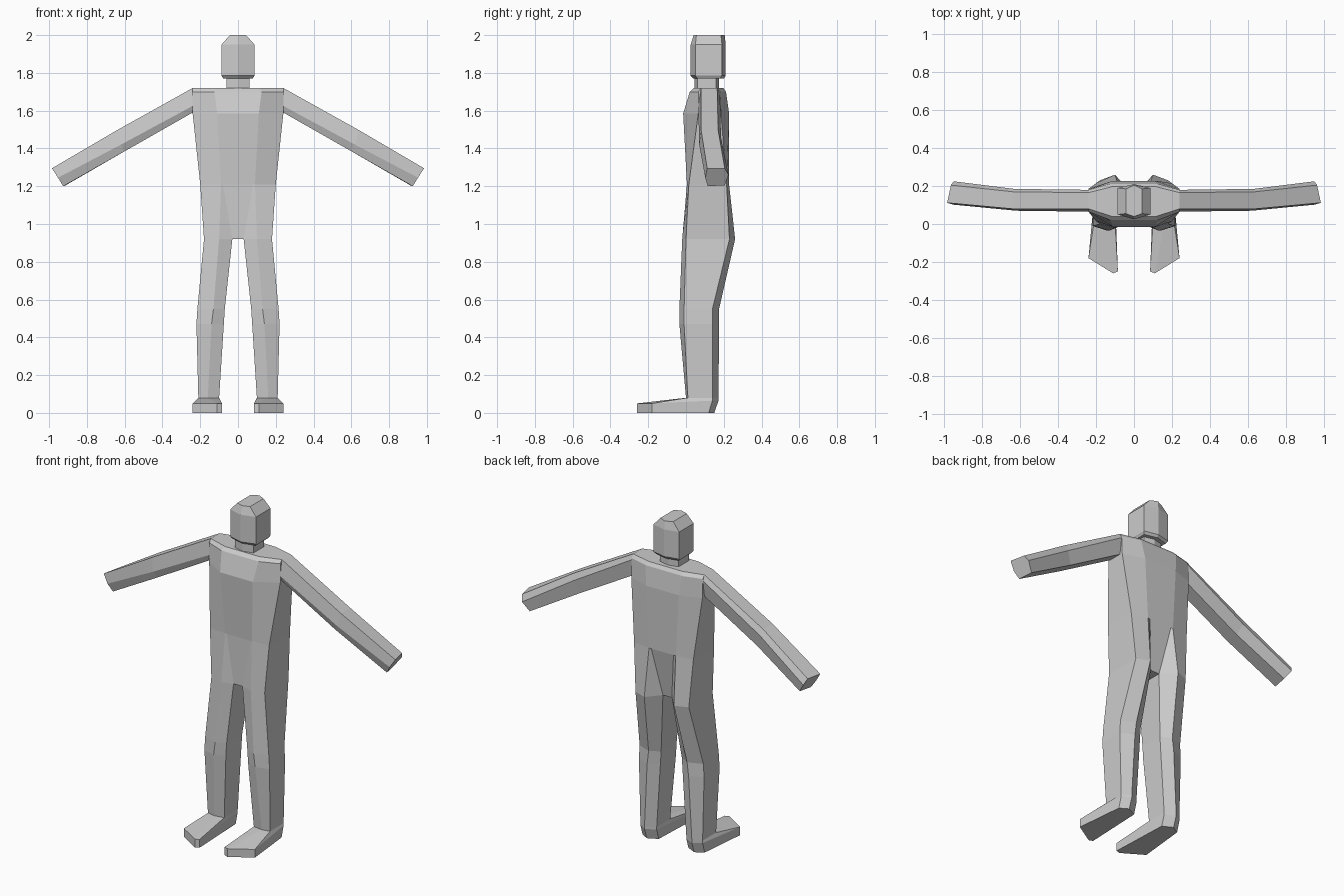
import bpy

grey = bpy.data.materials.new("light_grey")
grey.diffuse_color = (0.6, 0.6, 0.6, 1)


def loft(name, rings, cap_start=True, cap_end=True, extra=(), mirror=False):
    """Skin a stack of equal-sized rings of 3D points."""
    n = len(rings[0])
    verts = [p for ring in rings for p in ring]
    faces = []
    for r in range(len(rings) - 1):
        a, b = r * n, (r + 1) * n
        for i in range(n):
            j = (i + 1) % n
            faces.append((a + i, a + j, b + j, b + i))
    if cap_start:
        faces.append(tuple(reversed(range(n))))
    if cap_end:
        faces.append(tuple(range(len(verts) - n, len(verts))))
    faces += extra
    mesh = bpy.data.meshes.new(name)
    mesh.from_pydata(verts, [], faces)
    mesh.materials.append(grey)
    obj = bpy.data.objects.new(name, mesh)
    bpy.context.collection.objects.link(obj)
    if mirror:
        mod = obj.modifiers.new("mirror", 'MIRROR')
        mod.use_axis[0] = True
        mod.use_mirror_merge = False
    return obj


def level(z, pts):
    return [(x, y, z) for x, y in pts]


def both_sides(z, half):
    """Close a right-hand outline (front to back) with its mirror image."""
    return level(z, half + [(-x, y) for x, y in reversed(half)])


def hexagon(z, w, front, side_front, side_back, back):
    """Six-sided ring with a ridge at the front and back."""
    return level(z, [(0, front), (w, side_front), (w, side_back),
                     (0, back), (-w, side_back), (-w, side_front)])


# Head and neck
loft("head", [
    hexagon(1.77, 0.078, 0.04, 0.06, 0.18, 0.20),
    hexagon(1.785, 0.087, 0.025, 0.05, 0.19, 0.21),
    hexagon(1.95, 0.087, 0.025, 0.05, 0.19, 0.21),
    hexagon(2.0, 0.043, 0.04, 0.055, 0.185, 0.205),
])
loft("neck", [hexagon(z, 0.062, 0.045, 0.06, 0.16, 0.175)
              for z in (1.70, 1.775)])

# Torso: half outline is inner front, front, side front, side back, back, inner back
hip = [(0.03, 0.0), (0.10, -0.02), (0.18, 0.0),
       (0.18, 0.23), (0.10, 0.26), (0.03, 0.18)]
loft("torso", [
    both_sides(0.92, hip),
    both_sides(1.21, [(0.08, 0.005), (0.09, 0.005), (0.20, 0.015),
                      (0.20, 0.215), (0.09, 0.228), (0.075, 0.228)]),
    both_sides(1.585, [(0.08, -0.015), (0.11, -0.015), (0.24, 0.065),
                       (0.24, 0.185), (0.11, 0.228), (0.075, 0.228)]),
    both_sides(1.70, [(0.08, 0.02), (0.125, 0.02), (0.24, 0.065),
                      (0.24, 0.18), (0.125, 0.212), (0.075, 0.212)]),
    both_sides(1.72, [(0.08, 0.04), (0.115, 0.04), (0.24, 0.08),
                      (0.24, 0.165), (0.115, 0.197), (0.075, 0.197)]),
], cap_start=False, extra=[(0, 5, 6, 11)])

# Legs with feet, one continuous six-sided loft per side
ankle = [(0.10, 0.01), (0.16, 0.0), (0.21, 0.01),
         (0.21, 0.14), (0.16, 0.172), (0.10, 0.14)]
toe = [(0.085, -0.25), (0.11, -0.26), (0.24, -0.18)]
heel = [(0.21, 0.12), (0.16, 0.15), (0.10, 0.12)]
loft("leg", [
    level(0.0, toe + heel),
    level(0.05, toe) + level(0.065, ankle[3:]),
    level(0.08, ankle),
    level(0.47, [(0.075, -0.01), (0.14, -0.035), (0.22, -0.01),
                 (0.22, 0.14), (0.14, 0.175), (0.075, 0.14)]),
    level(0.55, [(0.07, -0.01), (0.13, -0.035), (0.215, -0.01),
                 (0.215, 0.14), (0.13, 0.175), (0.07, 0.14)]),
    level(0.92, hip),
], cap_end=False, mirror=True)

# Arms: top front, top back, mid back, bottom back, bottom front, mid front
loft("arm", [
    [(0.24, 0.08, 1.72), (0.24, 0.165, 1.72), (0.24, 0.18, 1.69),
     (0.24, 0.165, 1.59), (0.24, 0.08, 1.59), (0.24, 0.065, 1.625)],
    [(0.64, 0.08, 1.497), (0.64, 0.17, 1.497), (0.63, 0.185, 1.46),
     (0.60, 0.17, 1.385), (0.60, 0.085, 1.385), (0.62, 0.07, 1.42)],
    [(0.985, 0.112, 1.295), (0.965, 0.205, 1.295), (0.95, 0.225, 1.26),
     (0.912, 0.205, 1.205), (0.925, 0.115, 1.20), (0.953, 0.102, 1.245)],
], mirror=True)

# Make every face point outward
for obj in bpy.context.collection.objects:
    bpy.context.view_layer.objects.active = obj
    bpy.ops.object.mode_set(mode='EDIT')
    bpy.ops.mesh.select_all(action='SELECT')
    bpy.ops.mesh.normals_make_consistent(inside=False)
    bpy.ops.object.mode_set(mode='OBJECT')
